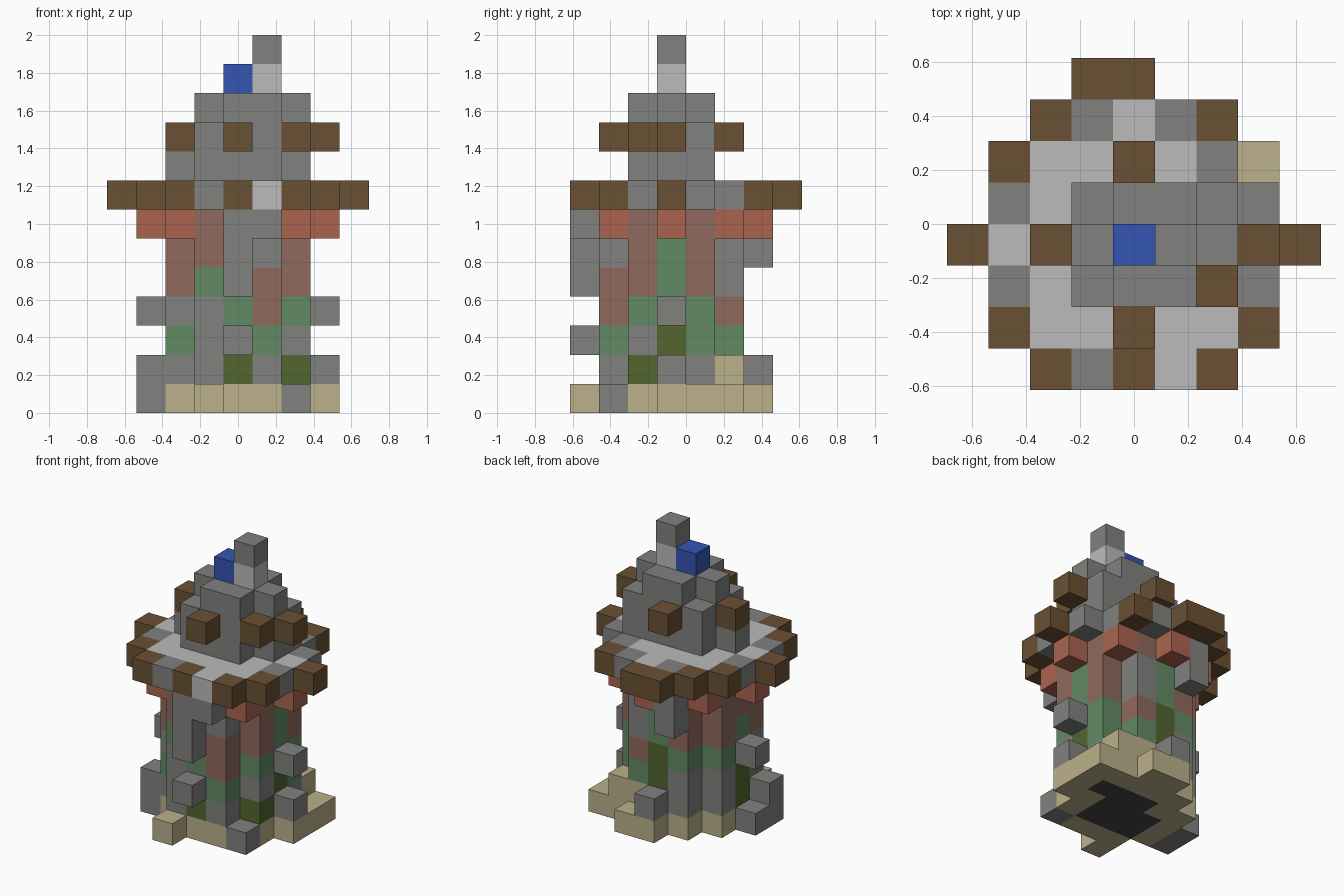
import bpy, bmesh
from mathutils import Vector

if "Cube" in bpy.data.objects:
    bpy.data.objects.remove(bpy.data.objects["Cube"], do_unlink=True)

S = 2 / 13  # edge of one block
COLOURS = {
    "g": ("stone_grey", "818180"), "l": ("pale_stone", "bbbbbb"),
    "b": ("timber_brown", "6a5034"), "t": ("sand", "bbb18a"),
    "u": ("blue", "3455b2"), "o": ("terracotta", "aa644f"),
    "r": ("brick", "8f6a5d"), "m": ("moss_green", "628a65"),
    "v": ("olive", "53662f"), "d": ("dark_floor", "444444"),
}


def linear(c):
    c /= 255
    return c / 12.92 if c <= 0.04045 else ((c + 0.055) / 1.055) ** 2.4


def make_material(name, code):
    mat = bpy.data.materials.new(name)
    mat.use_nodes = True
    colour = (*[linear(v) for v in bytes.fromhex(code)], 1)
    mat.diffuse_color = colour
    mat.node_tree.nodes["Principled BSDF"].inputs["Base Color"].default_value = colour
    return mat


MATS = {key: make_material(*val) for key, val in COLOURS.items()}
parts = {}  # part name -> {cell: colour key}


def column(part, x, y, z, keys):
    """Stack blocks upward, one per colour letter."""
    for n, key in enumerate(keys):
        parts.setdefault(part, {})[x, y, z + n] = key


def layer(part, z, rows):
    """Lay one storey from rows of letters, back row first."""
    for n, row in enumerate(rows):
        for i, key in enumerate(row):
            if key != ".":
                column(part, i - 4, len(rows) - 1 - n, z, key)


# Base slab with a dark middle
layer("base", 0, [
    ".........",
    "....tt...",
    "...ttttt.",
    "..ttdddt.",
    "..tdddtt.",
    "..tdddt..",
    "...tttg..",
    "...t.....",
])
column("base", 2, 5, 1, "t")

# Tower: filled middle and an outer ring of coloured columns, bottom up
for x in (-1, 0, 1):
    for y in (2, 3, 4):
        column("tower", x, y, 1, "gggggg")
RING = {
    (-1, 1): "gggmrr", (0, 1): "vmmggg", (1, 1): "gmrrgr",
    (2, 2): "vgmrrr", (2, 3): "gvgmmr", (2, 4): "gmmrrr",
    (1, 5): "tmrggr", (0, 5): "gvvmmr", (-1, 5): "ggmrrr",
    (-2, 4): "ggmrrr", (-2, 3): "vvmmrr", (-2, 2): "gmgrrr",
}
for (x, y), keys in RING.items():
    column("tower", x, y, 1, keys)

# Terracotta brackets under the roof
for x, y in [(-2, 1), (2, 1), (-2, 5), (2, 5), (-3, 3), (3, 3), (0, 6)]:
    column("brackets", x, y, 6, "o")

# Loose stones standing out of the wall
for x, y, z, keys in [
    (0, 0, 2, "g"), (0, 0, 4, "ggg"), (1, 0, 6, "g"),
    (3, 3, 0, "gg"), (3, 3, 3, "g"),
    (-3, 2, 0, "gg"), (-3, 3, 0, "g"), (-3, 3, 3, "g"),
    (0, 6, 1, "g"), (-1, 6, 5, "gg"),
]:
    column("wall_stones", x, y, z, keys)

# Wide round platform
layer("platform", 7, [
    "...bb....",
    "..bglgb..",
    ".bllllg..",
    ".gllllgg.",
    "blllllllb",
    ".glllllg.",
    ".blllllb.",
    "..bgblb..",
])

# Dome: two full storeys, then a smaller cap
for x in (-1, 0, 1):
    for y in (2, 3, 4):
        column("dome", x, y, 8, "gg")
for x, y, keys in [(2, 3, "gg"), (2, 4, "gg"), (-2, 3, "g")]:
    column("dome", x, y, 8, keys)
for x in (0, 1):
    for y in (2, 3, 4):
        column("dome_cap", x, y, 10, "g")
column("dome_cap", -1, 3, 10, "g")
column("dome_cap", 2, 3, 10, "g")

# Timber studs on the dome
for x, y in [(-2, 3), (0, 1), (0, 5), (2, 2), (3, 3)]:
    column("dome_studs", x, y, 9, "b")

# Blue lamp and the spire
column("lamp", 0, 3, 11, "u")
column("spire", 1, 3, 11, "lg")

SOLID = {cell for cells in parts.values() for cell in cells}
SIDES = [Vector(v) for v in ((1, 0, 0), (0, 1, 0), (0, 0, 1))]


def build(name, cells):
    """Make one mesh from the outer faces of the blocks."""
    bm = bmesh.new()
    used = sorted(set(cells.values()))
    for cell, key in cells.items():
        centre = Vector((cell[0], cell[1] - 3.5, cell[2] + 0.5))
        for axis in range(3):
            for sign in (-1, 1):
                n = SIDES[axis] * sign
                if tuple(int(c + d) for c, d in zip(cell, n)) in SOLID:
                    continue
                a = SIDES[(axis + 1) % 3]
                b = n.cross(a)
                ring = [a + b, b - a, -a - b, a - b]
                verts = [bm.verts.new((centre + (n + r) / 2) * S) for r in ring]
                bm.faces.new(verts).material_index = used.index(key)
    bmesh.ops.remove_doubles(bm, verts=bm.verts[:], dist=S / 100)
    mesh = bpy.data.meshes.new(name)
    bm.to_mesh(mesh)
    bm.free()
    for key in used:
        mesh.materials.append(MATS[key])
    bpy.context.collection.objects.link(bpy.data.objects.new(name, mesh))


for part, cells in parts.items():
    build(part, cells)
